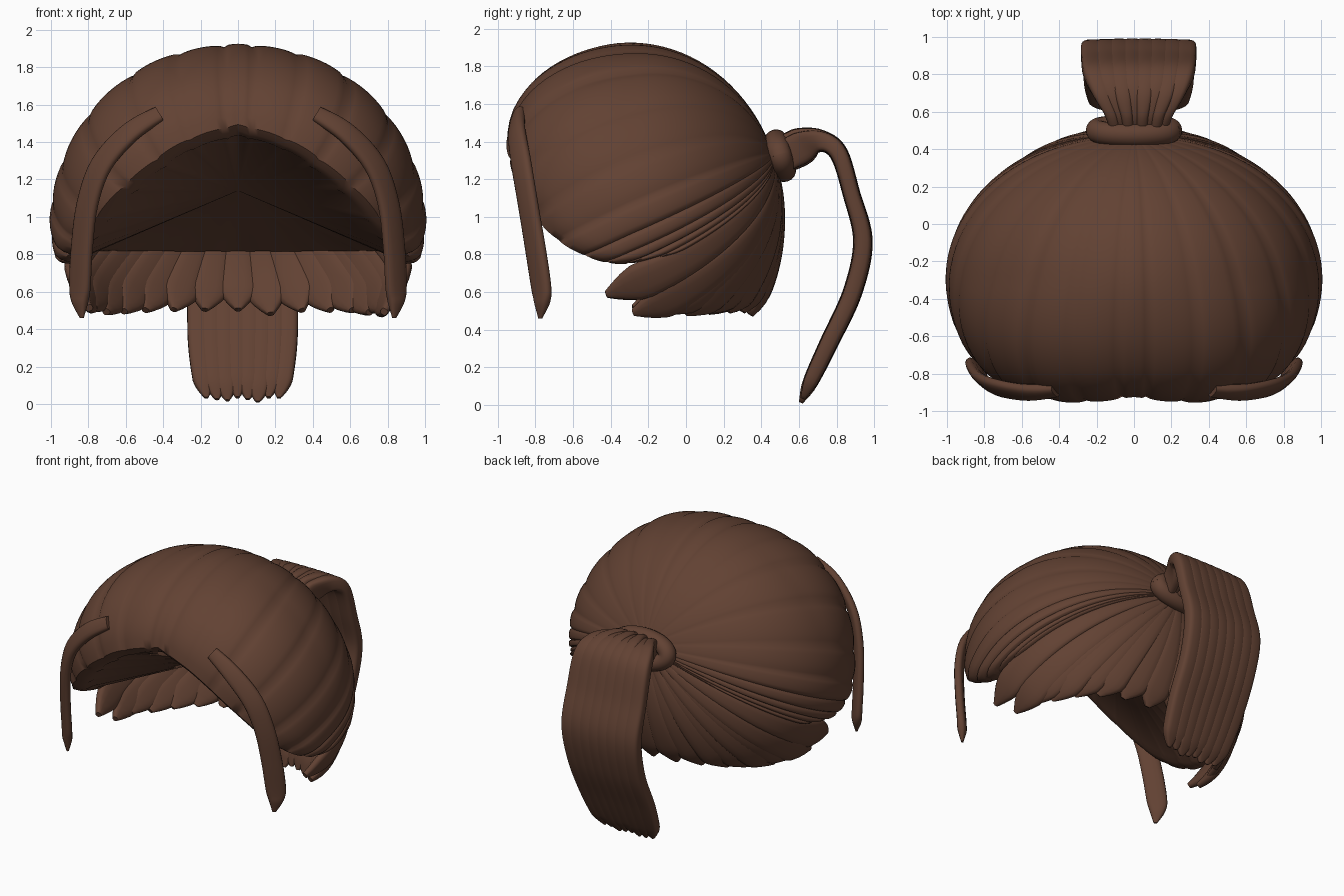
import bpy, bmesh, math, random
from mathutils import Vector as V

if "Cube" in bpy.data.objects:
    bpy.data.objects.remove(bpy.data.objects["Cube"])
random.seed(4)

mat = bpy.data.materials.new("brown_hair")
mat.diffuse_color = (0.122, 0.054, 0.033, 1)
mat.use_nodes = True
mat.node_tree.nodes["Principled BSDF"].inputs["Base Color"].default_value = mat.diffuse_color
C = V((0, -0.3, 1.0))            # middle of the head
TIE = V((0, 0.46, 1.33))         # where all strands gather
BACK, FRONT, HIGH = 0.82, 0.75, 0.93


def finish(name, bm, angle=50):
    bmesh.ops.recalc_face_normals(bm, faces=bm.faces)
    me = bpy.data.meshes.new(name)
    bm.to_mesh(me)
    bm.free()
    me.shade_smooth()
    me.set_sharp_from_angle(angle=math.radians(angle))
    me.materials.append(mat)
    ob = bpy.data.objects.new(name, me)
    bpy.context.collection.objects.link(ob)


def spline(pts, u):
    """Catmull-Rom through tuples, u in 0..1"""
    n = len(pts) - 1
    i = min(int(u * n), n - 1)
    f = u * n - i
    a, b, c, d = (pts[min(max(k, 0), n)] for k in (i - 1, i, i + 1, i + 2))
    return [0.5 * (2 * q + (r - p) * f + (2 * p - 5 * q + 4 * r - s) * f * f
                   + (3 * q - p - 3 * r + s) * f ** 3) for p, q, r, s in zip(a, b, c, d)]


def unit(p):
    d = V(p) - C
    return V((d.x, d.y / (BACK if d.y > 0 else FRONT), d.z / HIGH)).normalized()


def on_head(u, k=1.0):
    """Direction to a point on the rounded head form"""
    p = 2 + 0.35 * min(1, max(0, -u.y) * 1.5)
    r = k / sum(abs(c) ** p for c in u) ** (1 / p)
    return C + V((u.x, u.y * (BACK if u.y > 0 else FRONT), u.z * HIGH)) * r


def sweep(bm, path, widths, thick, sides, n=14, e=0.75):
    """Flattened tube along a path; sides gives the wide direction"""
    rings = []
    for i, c in enumerate(path):
        t = (path[min(i + 1, len(path) - 1)] - path[max(i - 1, 0)]).normalized()
        nor = t.cross(sides[i]).normalized()
        ring = []
        for k in range(n):
            a = math.tau * k / n
            x, y = (math.copysign(abs(q) ** e, q) for q in (math.cos(a), math.sin(a)))
            ring.append(bm.verts.new(c + sides[i] * widths[i] * x + nor * thick[i] * y))
        rings.append(ring)
    for a, b in zip(rings, rings[1:]):
        for k in range(n):
            bm.faces.new((a[k], a[(k + 1) % n], b[(k + 1) % n], b[k]))
    bm.faces.new(rings[0])
    bm.faces.new(rings[-1])


# Cap: scalloped strands fanning from the tie to the hairline, closed below
RIM = [(0, -.97, 1.53), (.3, -.98, 1.42), (.58, -.9, 1.19), (.8, -.73, .93), (.91, -.52, .79),
       (.95, -.33, .75), (.92, -.1, .79), (.84, .05, .81), (.5, .35, .81), (0, .48, .81)]
HALF, SUB, ROWS = 15, 8, 36
N = HALF * SUB * 2
bm = bmesh.new()
dt = unit(TIE)
step = [random.uniform(-.009, .009) for _ in range(HALF + 1)]
top = bm.verts.new(on_head(dt, .98))
cols = []
for j in range(N):
    s = 1 if j <= N // 2 else -1
    jj = j if s > 0 else N - j
    u = jj / (N / 2)
    p = spline(RIM, u)
    dr = unit((p[0] * s, p[1], p[2]))
    f = ((jj + SUB // 2) % SUB) / SUB
    groove = 1 - math.sin(math.pi * f) ** 0.4
    level = step[(jj + SUB // 2) // SUB]
    under = 0.045 * min(1, max(0, (u - .66) / .1))
    dip = 0.02 * max(0, 1 - abs(p[0]) / .3) ** 2      # shallow hollow over the brow
    col = []
    for i in range(1, ROWS + 1):
        t = i / ROWS
        k = 1 - under * t - (0.018 * groove - level) * min(1, t * 1.6)
        k -= 0.03 * max(0, (t - .92) / .08) ** 2
        if u < .3:
            k -= dip * max(0, (t - .6) / .4)
        col.append(bm.verts.new(on_head(dt.slerp(dr, t), k)))
    rim = col[-1].co
    mid = V((0, -.2, 1.14))
    for q, dz in ((.04, -.02), (.09, -.025), (.13, -.012)):
        col.append(bm.verts.new(rim.lerp(mid, q) + V((0, 0, dz if u < .7 else 0))))
    cols.append(col)
low = bm.verts.new((0, -.2, 1.14))
for j in range(N):
    a, b = cols[j], cols[(j + 1) % N]
    bm.faces.new((top, a[0], b[0]))
    for i in range(len(a) - 1):
        bm.faces.new((a[i], a[i + 1], b[i + 1], b[i]))
    bm.faces.new((a[-1], low, b[-1]))
finish("hair_cap", bm)

# Nape: thick pointed strands fanning down from the tie
bm = bmesh.new()
COUNT = 17
for j in range(COUNT):
    a = math.radians(-101 + 202 * j / (COUNT - 1))
    edge = abs(j - COUNT // 2) / (COUNT // 2)
    z = 0.475 + random.uniform(-.01, .02) + .08 * max(0, edge - .88) / .12
    r = math.sqrt(1 - ((1 - z) / HIGH) ** 2)
    ry = BACK if math.cos(a) > 0 else FRONT
    dr = unit((r * math.sin(a), -.3 + ry * r * math.cos(a), z))
    path, sides, w, th = [], [], [], []
    for i in range(25):
        t = .04 + .96 * i / 24
        d = dt.slerp(dr, t)
        p = on_head(d, .975 + .004 * (j % 2) - .03 * edge * t)
        tan = on_head(dt.slerp(dr, t + .01), .975) - p
        path.append(p)
        sides.append(tan.cross(p - C).normalized())
        end = 1 if t < .86 else 1 - .85 * ((t - .86) / .14) ** 1.2
        w.append((.015 + .108 * t ** .9) * end)
        th.append((.018 + .022 * t) * (.4 + .6 * end))
    sweep(bm, path, w, th, sides)
finish("nape_strands", bm)

# Front locks: one flat curved strand framing each side of the face
LOCK = [(.42, -.89, 1.55, .045), (.58, -.9, 1.45, .06), (.73, -.875, 1.28, .068),
        (.805, -.84, 1.07, .068), (.835, -.8, .83, .07), (.845, -.77, .63, .068),
        (.845, -.765, .55, .052), (.835, -.775, .46, .012)]
for s, name in ((1, "front_lock_right"), (-1, "front_lock_left")):
    bm = bmesh.new()
    q = [spline(LOCK, i / 35) for i in range(36)]
    path = [V((x * s, y, z)) for x, y, z, _ in q]
    sides = []
    for i, p in enumerate(path):
        t = (path[min(i + 1, 35)] - path[max(i - 1, 0)]).normalized()
        side = t.cross(V((.6 * s, -.8, .15))).normalized()
        flat = V((.7 * s, .7, 0))
        if side.dot(flat) < 0:
            side.negate()
        sides.append(side.lerp(flat, min(1, i / 20) * .6).normalized())
    sweep(bm, path, [c[3] for c in q], [min(.03, c[3] * .6) for c in q], sides, 16)
    finish(name, bm)

# Hair tie: oval ring leaning against the back of the cap
bm = bmesh.new()
axis = V((0, .96, .27)).normalized()
up = V((0, -.27, .96)).normalized()
ring = [V((0, .5, 1.325)) + V((.2 * math.cos(a), 0, 0)) + up * .085 * math.sin(a)
        for a in (math.tau * i / 48 for i in range(51))]
sweep(bm, ring, [.062] * 51, [.058] * 51, [axis] * 51, 16, 1)
finish("hair_tie", bm)

# Ponytail: side by side strands; y, z, half thickness, half width of the whole
TAIL = [(.5, 1.33, .085, .15), (.61, 1.38, .095, .19), (.71, 1.405, .06, .26), (.81, 1.34, .05, .3),
        (.88, 1.12, .047, .31), (.94, .87, .052, .31), (.885, .6, .052, .3), (.76, .33, .05, .295),
        (.665, .13, .042, .27), (.61, .012, .02, .24)]
bm = bmesh.new()
K = 8
for j in range(K):
    off = (j - (K - 1) / 2) / (K / 2)
    last = 1 - (.035 * random.random() if j != 5 else 0)
    path, w, th = [], [], []
    for i in range(61):
        u = last * i / 60
        y, z, t, hw = spline(TAIL, u)
        end = 1 if i < 55 else 1 - .8 * ((i - 55) / 5) ** 1.4
        gather = .025 * (j % 2) * max(0, 1 - u * 4)
        path.append(V((.025 + off * .9 * hw, y, z - gather)))
        w.append(hw / K * 1.65 * end)
        th.append(t * (1 - .15 * abs(off) ** 3) * (.4 + .6 * end))
    sweep(bm, path, w, th, [V((1, 0, 0))] * 61, 20, .6)
finish("ponytail", bm)
